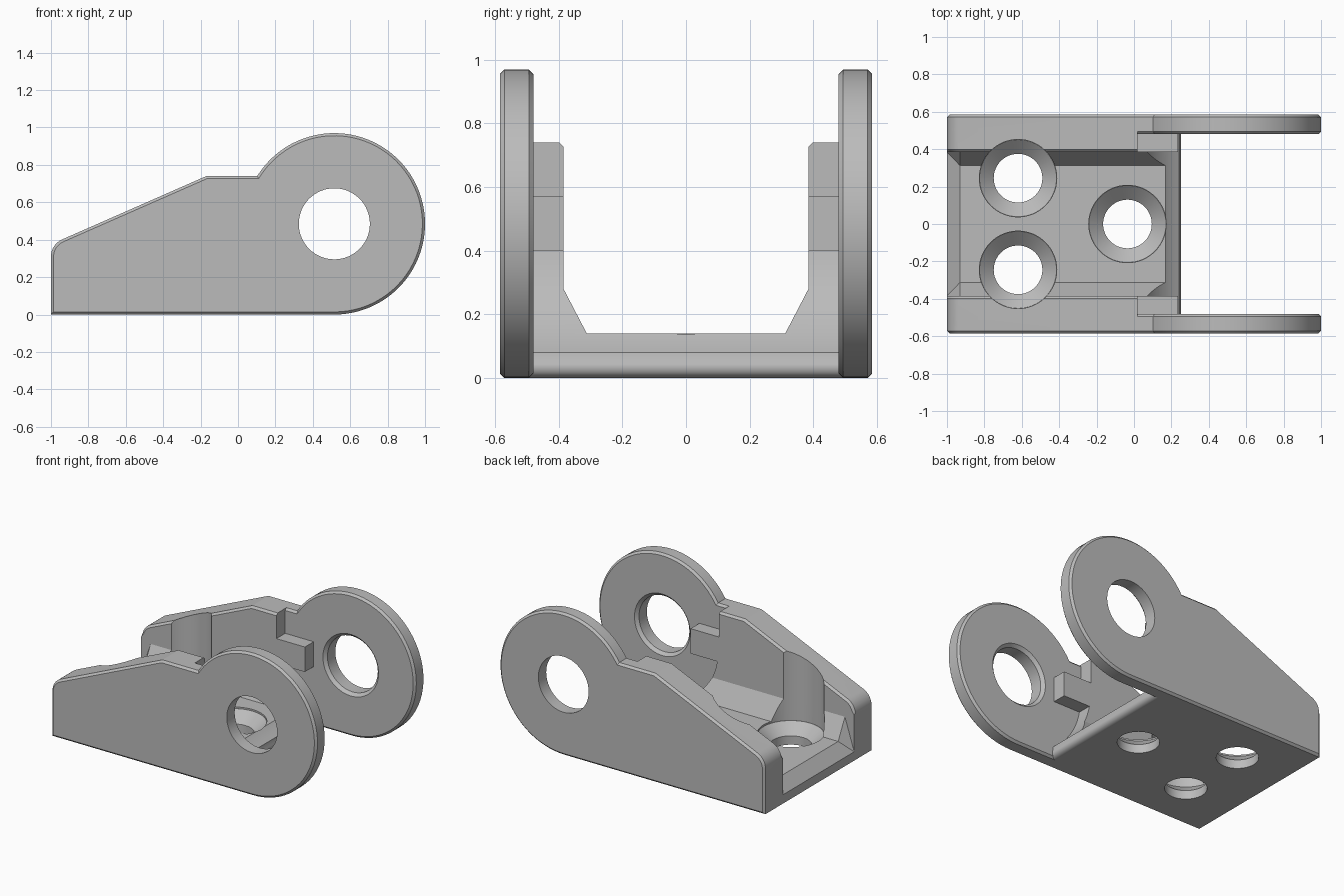
import bpy, bmesh
from math import sin, cos, radians, asin, degrees, sqrt, pi
from mathutils import Matrix

old = bpy.data.objects.get("Cube")
if old:
    bpy.data.objects.remove(old, do_unlink=True)

grey = bpy.data.materials.new("plain grey")
grey.use_nodes = True
grey.diffuse_color = (0.5, 0.5, 0.5, 1)
grey.node_tree.nodes["Principled BSDF"].inputs["Base Color"].default_value = (0.5, 0.5, 0.5, 1)

EYE_X, EYE_Z, EYE_R = 0.515, 0.485, 0.485      # hinge eye
OUT, PLATE_IN, WALL_IN = 0.585, 0.48, 0.385    # distances from the centre plane
CHAMFER = 0.014


def arc(cx, cz, r, a0, a1, n):
    steps = [radians(a0 + (a1 - a0) * i / n) for i in range(n + 1)]
    return [(cx + r * cos(a), cz + r * sin(a)) for a in steps]


def make(name, bm):
    bmesh.ops.recalc_face_normals(bm, faces=bm.faces)
    mesh = bpy.data.meshes.new(name)
    bm.to_mesh(mesh)
    bm.free()
    mesh.materials.append(grey)
    obj = bpy.data.objects.new(name, mesh)
    bpy.context.collection.objects.link(obj)
    return obj


def prism(name, profile, y0, y1, chamfer=0):
    """Extrude an x-z profile along y, with optional chamfered rims."""
    bm = bmesh.new()
    face = bm.faces.new([bm.verts.new((x, y0, z)) for x, z in profile])
    new = bmesh.ops.extrude_face_region(bm, geom=[face])["geom"]
    bmesh.ops.translate(bm, vec=(0, y1 - y0, 0),
                        verts=[g for g in new if isinstance(g, bmesh.types.BMVert)])
    if chamfer:
        rims = [e for e in bm.edges if abs(e.verts[0].co.y - e.verts[1].co.y) < 1e-5]
        bmesh.ops.bevel(bm, geom=rims, offset=chamfer, segments=1, affect='EDGES')
    return make(name, bm)


def hull(name, sections):
    """Convex solid through (x, outline) sections mirrored about the centre plane."""
    bm = bmesh.new()
    for x, outline in sections:
        for y, z in outline:
            for side in (-1, 1):
                bm.verts.new((x, side * y, z))
    bmesh.ops.convex_hull(bm, input=bm.verts)
    return make(name, bm)


def cone(name, centre, r1, r2, depth, rot=0):
    bm = bmesh.new()
    bmesh.ops.create_cone(bm, cap_ends=True, segments=64, radius1=r1, radius2=r2, depth=depth,
                          matrix=Matrix.Translation(centre) @ Matrix.Rotation(rot, 4, 'X'))
    return make(name, bm)


def combine(obj, other, operation):
    mod = obj.modifiers.new("bool", 'BOOLEAN')
    mod.operation, mod.object, mod.solver = operation, other, 'EXACT'
    bpy.context.view_layer.objects.active = obj
    bpy.ops.object.modifier_apply(modifier=mod.name)
    bpy.data.objects.remove(other, do_unlink=True)


# Shared sloping back outline: bottom corner, rounded shoulder, ridge
back = [(-1, 0)] + arc(-0.9, 0.31, 0.1, 180, 114, 8) + [(-0.17, 0.74)]

# Body: outline with a stop tab and a concave clearance curve at the hinge end
clear = EYE_R + 0.004
tab_a = 180 + degrees(asin((EYE_Z - 0.40) / clear))
front = [(0.02, 0.74), (0.02, 0.57), (0.235, 0.57), (0.235, 0.40)]
lip = arc(EYE_X, EYE_Z, clear, tab_a, 236, 14) + arc(0.215, 0.035, 0.035, 30, -90, 8)
body = prism("hinge_bracket", back + front + lip, -0.55, 0.55)

# Channel between the walls, flaring down at the open back end
channel = [(0.312, 0.14), (WALL_IN, 0.28), (WALL_IN, 2)]
mouth = [(WALL_IN, 0.06), (WALL_IN, 2)]
combine(body, hull("channel_cutter", [(-0.94, channel), (0.6, channel)]), 'DIFFERENCE')
combine(body, hull("mouth_cutter", [(-1.1, mouth), (-1, mouth), (-0.93, channel)]), 'DIFFERENCE')

# Chamfer along the inner top edges of the walls
bm = bmesh.new()
bm.from_mesh(body.data)
bm.normal_update()
tops = []
for e in bm.edges:
    mid = (e.verts[0].co + e.verts[1].co) / 2
    on_wall = all(abs(abs(v.co.y) - WALL_IN) < 1e-3 for v in e.verts)
    if on_wall and mid.x < 0.01 and mid.z > 0.3 and any(f.normal.z > 0.1 for f in e.link_faces):
        tops.append(e)
bmesh.ops.bevel(bm, geom=tops, offset=CHAMFER, segments=1, affect='EDGES')
bm.to_mesh(body.data)
bm.free()

# Countersunk screw holes with clearance above them
for x, y in ((-0.62, 0.245), (-0.62, -0.245), (-0.035, 0)):
    combine(body, cone("screw_hole", (x, y, 0), 0.13, 0.13, 0.6), 'DIFFERENCE')
    combine(body, cone("countersink", (x, y, 0.095), 0.13, 0.207, 0.07), 'DIFFERENCE')
    combine(body, cone("head_clearance", (x, y, 0.629), 0.207, 0.207, 1), 'DIFFERENCE')

# Side plates with round hinge eyes
start = 180 - degrees(asin((0.74 - EYE_Z) / EYE_R))
plate_outline = back + arc(EYE_X, EYE_Z, EYE_R, start, -90, 56)
for side, name in ((1, "left_plate"), (-1, "right_plate")):
    y0, y1 = sorted((side * PLATE_IN, side * OUT))
    plate = prism(name, plate_outline, y0, y1, CHAMFER)
    combine(plate, cone("eye_hole", (EYE_X, side * 0.53, EYE_Z), 0.19, 0.19, 0.4, pi / 2), 'DIFFERENCE')
    rim = cone("eye_rim", (EYE_X, side * PLATE_IN, EYE_Z), 0.23, 0.19, 0.04, -side * pi / 2)
    combine(plate, rim, 'DIFFERENCE')
    combine(body, plate, 'UNION')

# Smooth curves, crisp edges
bpy.ops.object.select_all(action='DESELECT')
body.select_set(True)
bpy.context.view_layer.objects.active = body
bpy.ops.object.shade_smooth_by_angle(angle=radians(20))
